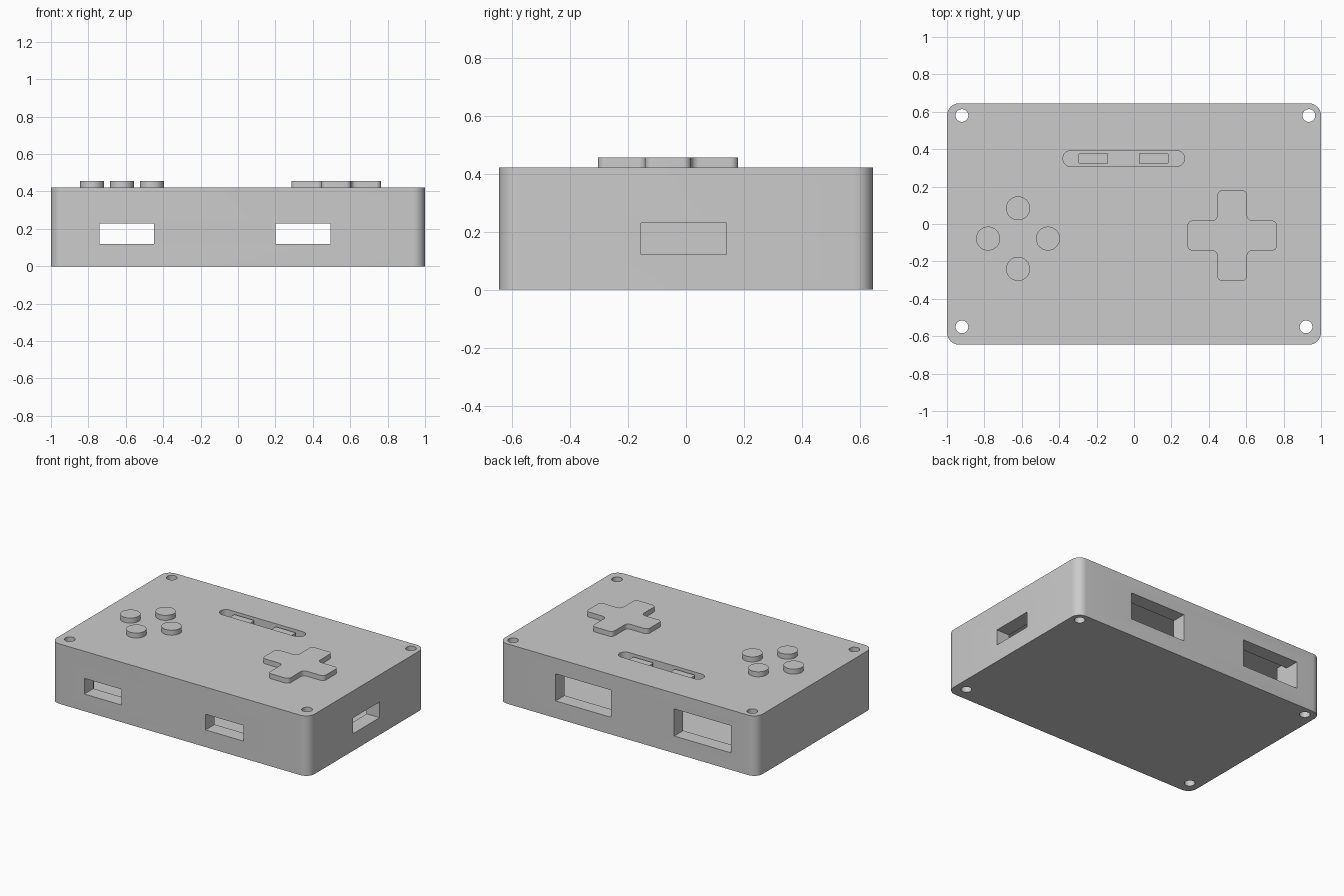
import bpy, bmesh, math
from mathutils import Vector

old = bpy.data.objects.get("Cube")
if old:
    bpy.data.objects.remove(old)

grey = bpy.data.materials.new("plain_grey")
grey.diffuse_color = (0.6, 0.6, 0.6, 1)
grey.use_nodes = True
grey.node_tree.nodes["Principled BSDF"].inputs["Base Color"].default_value = (0.6, 0.6, 0.6, 1)


def fillet(points, r, steps=8):
    """Round every right-angled corner of an outline."""
    out = []
    for i, p in enumerate(points):
        p = Vector(p)
        a = (Vector(points[i - 1]) - p).normalized()
        b = (Vector(points[(i + 1) % len(points)]) - p).normalized()
        c = p + (a + b) * r
        for k in range(steps + 1):
            t = math.pi / 2 * k / steps
            out.append(c - r * (b * math.cos(t) + a * math.sin(t)))
    return out


def rect(x0, x1, y0, y1):
    return [(x0, y0), (x1, y0), (x1, y1), (x0, y1)]


def cross(cx, cy, lx, ly, wx, wy):
    """Plus outline: half lengths lx, ly and half arm widths wx, wy."""
    pts = [(-wx, -ly), (wx, -ly), (wx, -wy), (lx, -wy), (lx, wy), (wx, wy),
           (wx, ly), (-wx, ly), (-wx, wy), (-lx, wy), (-lx, -wy), (-wx, -wy)]
    return [(cx + x, cy + y) for x, y in pts]


def circle(cx, cy, r, n=40):
    return [(cx + r * math.cos(math.tau * i / n), cy + r * math.sin(math.tau * i / n))
            for i in range(n)]


def prism(name, outline, z0, z1):
    bm = bmesh.new()
    face = bm.faces.new([bm.verts.new((p[0], p[1], z0)) for p in outline])
    up = bmesh.ops.extrude_face_region(bm, geom=[face])["geom"]
    bmesh.ops.translate(bm, vec=(0, 0, z1 - z0),
                        verts=[v for v in up if isinstance(v, bmesh.types.BMVert)])
    bmesh.ops.remove_doubles(bm, verts=bm.verts, dist=1e-5)
    bmesh.ops.recalc_face_normals(bm, faces=bm.faces)
    mesh = bpy.data.meshes.new(name)
    bm.to_mesh(mesh)
    bm.free()
    mesh.materials.append(grey)
    obj = bpy.data.objects.new(name, mesh)
    bpy.context.collection.objects.link(obj)
    return obj


def carve(target, cutters):
    """Subtract the cutters, keep the result, discard the cutters."""
    for c in cutters:
        c.hide_render = True
        mod = target.modifiers.new("cut", "BOOLEAN")
        mod.operation, mod.solver, mod.object = "DIFFERENCE", "EXACT", c
    bpy.context.view_layer.update()
    dg = bpy.context.evaluated_depsgraph_get()
    mesh = bpy.data.meshes.new_from_object(target.evaluated_get(dg))
    target.modifiers.clear()
    target.data = mesh
    for c in cutters:
        bpy.data.objects.remove(c)


HW, HD, H = 1.0, 0.645, 0.42

# Hollow case with solid corner blocks for the screw holes
case = prism("case", fillet(rect(-HW, HW, -HD, HD), 0.065), 0, H)
cutters = [prism("cavity", cross(0, 0, 0.9, 0.545, 0.8, 0.45), 0.05, 0.35)]

# Through holes in the corners
for x, y in [(-0.92, 0.58), (0.935, 0.58), (-0.92, -0.55), (0.92, -0.55)]:
    cutters.append(prism("screw_hole", circle(x, y, 0.034), -0.1, 0.6))

# Ports in the front, back and one side
ports = [(rect(-0.74, -0.45, -0.7, -0.5), 0.23), (rect(0.2, 0.495, -0.7, -0.5), 0.23),
         (rect(0.13, 0.56, 0.5, 0.7), 0.31), (rect(-0.8, -0.36, 0.5, 0.7), 0.31),
         (rect(0.85, 1.1, -0.155, 0.14), 0.23)]
for outline, top in ports:
    cutters.append(prism("port", outline, 0.12, top))

# Recess for the two small buttons
cutters.append(prism("slot", fillet(rect(-0.38, 0.27, 0.308, 0.392), 0.0419), 0.37, 0.5))
carve(case, cutters)
parts = [case]

# Small buttons in the slot
for name, x in [("slot_button_right", -0.217), ("slot_button_left", 0.105)]:
    parts.append(prism(name, fillet(rect(x - 0.079, x + 0.079, 0.32, 0.38), 0.01), 0.365, 0.405))

# Direction pad
parts.append(prism("direction_pad", fillet(cross(0.525, -0.062, 0.24, 0.242, 0.08, 0.08), 0.028),
                   0.38, 0.455))

# Four round buttons
for name, dx, dy in [("back", 0, 1), ("front", 0, -1), ("left", 1, 0), ("right", -1, 0)]:
    parts.append(prism("round_button_" + name,
                       circle(-0.62 + 0.16 * dx, -0.078 + 0.162 * dy, 0.064), 0.38, 0.455))

# Smooth the rounded walls, keep the edges sharp
bpy.ops.object.select_all(action="DESELECT")
for obj in parts:
    obj.select_set(True)
bpy.context.view_layer.objects.active = case
bpy.ops.object.shade_smooth_by_angle(angle=math.radians(30))
